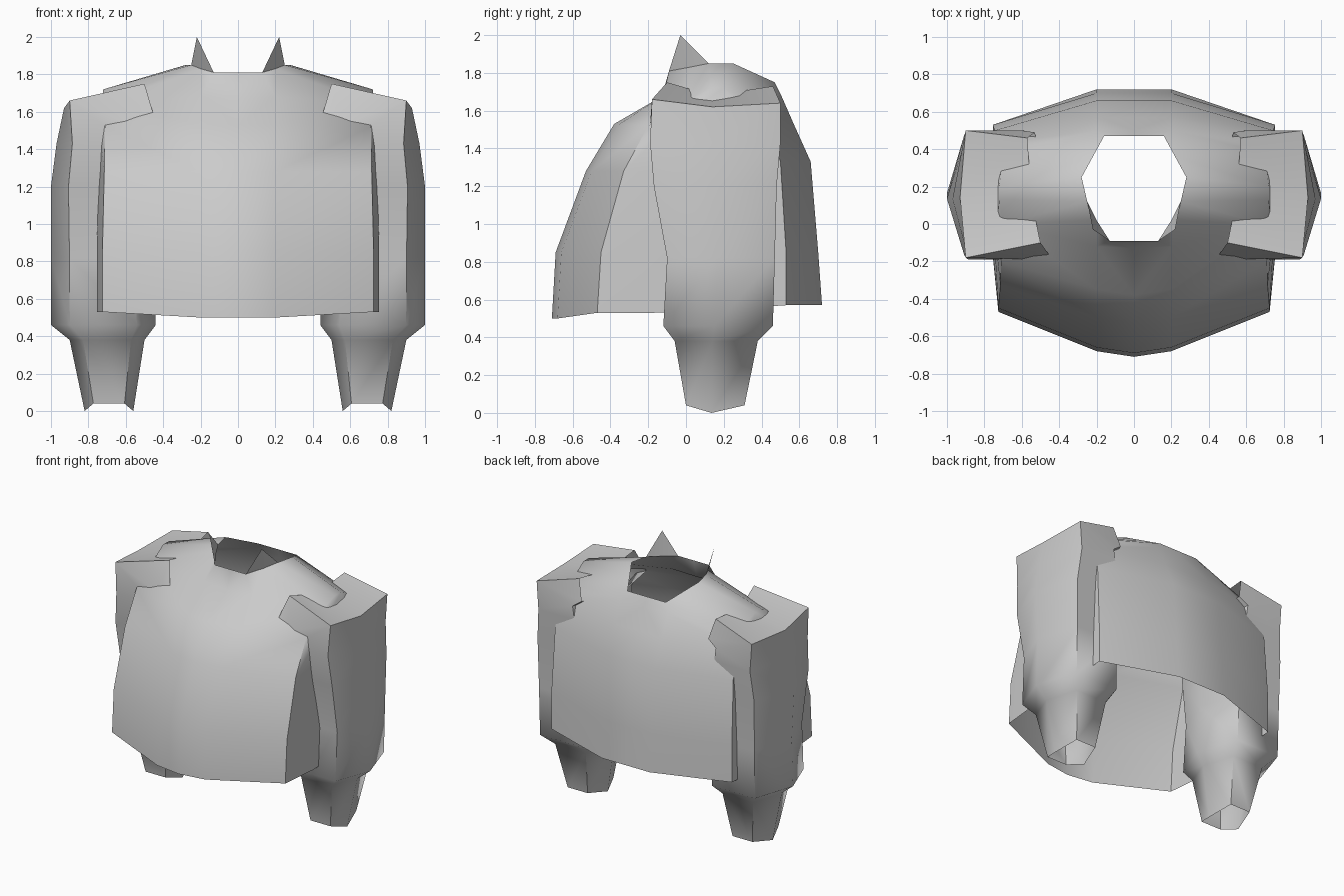
import bpy
import bmesh
import math

cube = bpy.data.objects.get("Cube")
if cube:
    bpy.data.objects.remove(cube, do_unlink=True)

GREY = (0.6, 0.6, 0.6, 1.0)
cloth = bpy.data.materials.new("grey_cloth")
cloth.use_nodes = True
cloth.diffuse_color = GREY
cloth.node_tree.nodes["Principled BSDF"].inputs["Base Color"].default_value = GREY


def loft(name, rings, closed, smooth_angle=60):
    """Skin a list of rings on the +x side and mirror the result to -x."""
    bm = bmesh.new()
    loops = [[bm.verts.new(point) for point in ring] for ring in rings]
    for lower, upper in zip(loops, loops[1:]):
        count = len(lower)
        for i in range(count if closed else count - 1):
            j = (i + 1) % count
            bm.faces.new((lower[i], lower[j], upper[j], upper[i]))
    finish(name, bm, smooth_angle)


def finish(name, bm, smooth_angle):
    """Turn a half mesh into a mirrored, shaded object."""
    mesh = bpy.data.meshes.new(name)
    bm.to_mesh(mesh)
    bm.free()
    mesh.materials.append(cloth)
    obj = bpy.data.objects.new(name, mesh)
    bpy.context.collection.objects.link(obj)
    mirror = obj.modifiers.new("mirror", 'MIRROR')
    mirror.merge_threshold = 0.001
    bpy.ops.object.select_all(action='DESELECT')
    obj.select_set(True)
    bpy.context.view_layer.objects.active = obj
    bpy.ops.object.shade_smooth_by_angle(angle=math.radians(smooth_angle))


def body_ring(front_y, front_z, corner_y, corner_z, width, rear_corner_y, back_y, back_z):
    """Half outline of the body, from the front centre round to the back centre."""
    middle = (corner_y + rear_corner_y) / 2
    return [
        (0, front_y, front_z),
        (0.2, front_y + 0.03, front_z),
        (width - 0.03, corner_y, corner_z),
        (width, middle - 0.2, corner_z),
        (width, middle + 0.2, (corner_z + back_z) / 2),
        (width, rear_corner_y, back_z),
        (0.2, back_y, back_z),
        (0, back_y, back_z),
    ]


# Body: open hem, shoulder line and open neck
body = [
    body_ring(-.71, .5, -.47, .53, .755, .53, .72, .57),
    body_ring(-.69, .85, -.45, .85, .755, .53, .7, .85),
    body_ring(-.53, 1.28, -.33, 1.28, .745, .5, .66, 1.33),
    body_ring(-.38, 1.53, -.2, 1.52, .74, .43, .57, 1.53),
]
shoulder = [(0, -.13, 1.67), (.2, -.12, 1.68), (.7, 0, 1.65), (.72, .13, 1.72),
            (.72, .2, 1.72), (.7, .38, 1.63), (.2, .5, 1.69), (0, .5, 1.69)]
neck = [(0, -.09, 1.81), (.13, -.09, 1.81), (.2, .02, 1.83), (.25, .12, 1.85),
        (.28, .25, 1.85), (.22, .36, 1.8), (.16, .47, 1.75), (0, .47, 1.75)]
loft("body", body + [shoulder, neck], closed=False)

# Collar points standing on the neckline
collar = bmesh.new()
tip = collar.verts.new((.22, -.03, 2))
base = [collar.verts.new(point) for point in neck[1:4]]
for start, end in zip(base, base[1:]):
    collar.faces.new((start, end, tip))
finish("collar_points", collar, 60)


def sleeve_ring(inner, outer, front, back, z, rise=0):
    """Six-sided sleeve section with its points facing inward and outward."""
    centre = (front + back) / 2 - 0.02
    inset = (outer - inner) * 0.18
    return [
        (outer, centre, z),
        (outer - inset, back, z + rise),
        (inner + inset, back, z + rise),
        (inner, centre, z),
        (inner + inset, front, z + rise),
        (outer - inset, front, z + rise),
    ]


# Sleeves: narrow cuff, flared hem and rounded shoulder cap
sleeve = [
    sleeve_ring(.56, .82, 0, .31, 0, .04),
    sleeve_ring(.5, .9, -.06, .38, .38),
    sleeve_ring(.44, 1, -.12, .46, .46),
    sleeve_ring(.45, 1, -.1, .47, .82),
    sleeve_ring(.48, 1, -.17, .48, 1.2),
    sleeve_ring(.5, .97, -.19, .5, 1.43),
]
cap = [(.93, .14, 1.62), (.9, .5, 1.64), (.6, .5, 1.53),
       (.52, .14, 1.47), (.55, -.19, 1.53), (.9, -.18, 1.66)]
opening = [(.55, .14, 1.68), (.57, .46, 1.73), (.53, .49, 1.58),
           (.47, .14, 1.5), (.45, -.17, 1.58), (.5, -.1, 1.75)]
loft("sleeves", sleeve + [cap, opening], closed=True)
